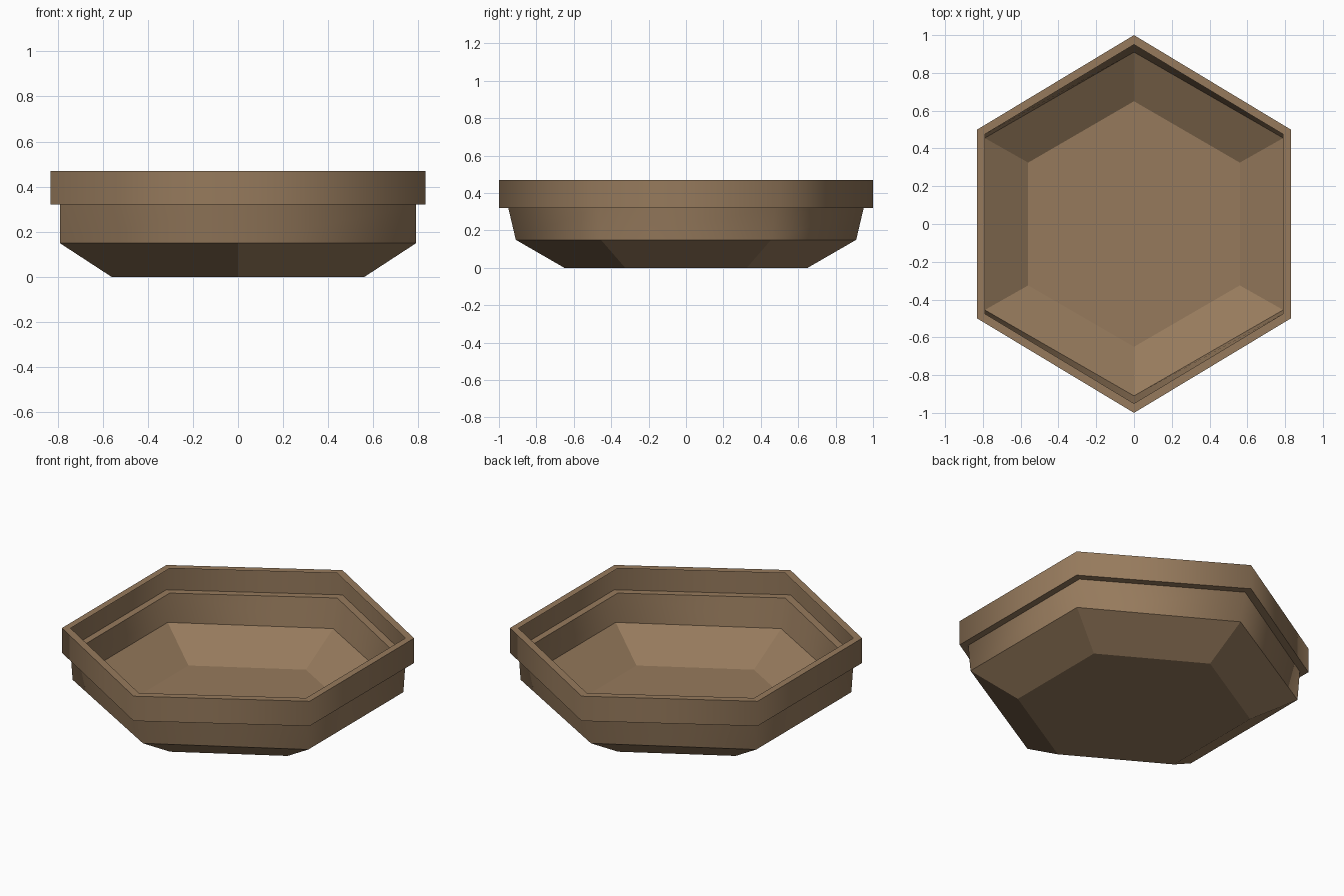
import bpy, bmesh

if "Cube" in bpy.data.objects:
    bpy.data.objects.remove(bpy.data.objects["Cube"])

# One brown for the whole dish
brown = bpy.data.materials.new("brown")
brown.diffuse_color = (0.305, 0.195, 0.108, 1.0)
brown.use_nodes = True
brown.node_tree.nodes["Principled BSDF"].inputs["Base Color"].default_value = brown.diffuse_color

# Hexagonal rings of a thin shell: (half width x, half length y, z)
FLOOR = (0.56, 0.65, 0.0)
HIP = (0.79, 0.91, 0.15)
NECK = (0.79, 0.95, 0.32)
LEDGE = (0.83, 1.0, 0.32)
RIM = (0.83, 1.0, 0.47)
LIP = (0.79, 0.95, 0.47)


def hex_points(w, l, z):
    return [(w, -l / 2, z), (w, l / 2, z), (0, l, z),
            (-w, l / 2, z), (-w, -l / 2, z), (0, -l, z)]


def hex_shell(name, rings, smooth_bands=(), floor=False):
    """Bridge successive hexagon rings; chosen bands are smooth around the corners."""
    bm = bmesh.new()
    loops = [[bm.verts.new(p) for p in hex_points(*r)] for r in rings]
    if floor:
        bm.faces.new(loops[0][::-1])
    for band, (a, b) in enumerate(zip(loops, loops[1:])):
        for i in range(6):
            j = (i + 1) % 6
            f = bm.faces.new((a[i], a[j], b[j], b[i]))
            f.smooth = band in smooth_bands
    # Every ring is a crisp crease
    for loop in loops:
        for i in range(6):
            e = bm.edges.get((loop[i], loop[(i + 1) % 6]))
            e.smooth = False
    mesh = bpy.data.meshes.new(name)
    bm.to_mesh(mesh)
    bm.free()
    mesh.materials.append(brown)
    obj = bpy.data.objects.new(name, mesh)
    bpy.context.collection.objects.link(obj)
    return obj


# Bowl: flat floor, faceted slope, smooth upright wall
hex_shell("bowl", [FLOOR, HIP, NECK], smooth_bands=(1,), floor=True)
# Rim: ledge outwards, smooth upright band, lip turned back inwards
hex_shell("rim", [NECK, LEDGE, RIM, LIP], smooth_bands=(1,))
